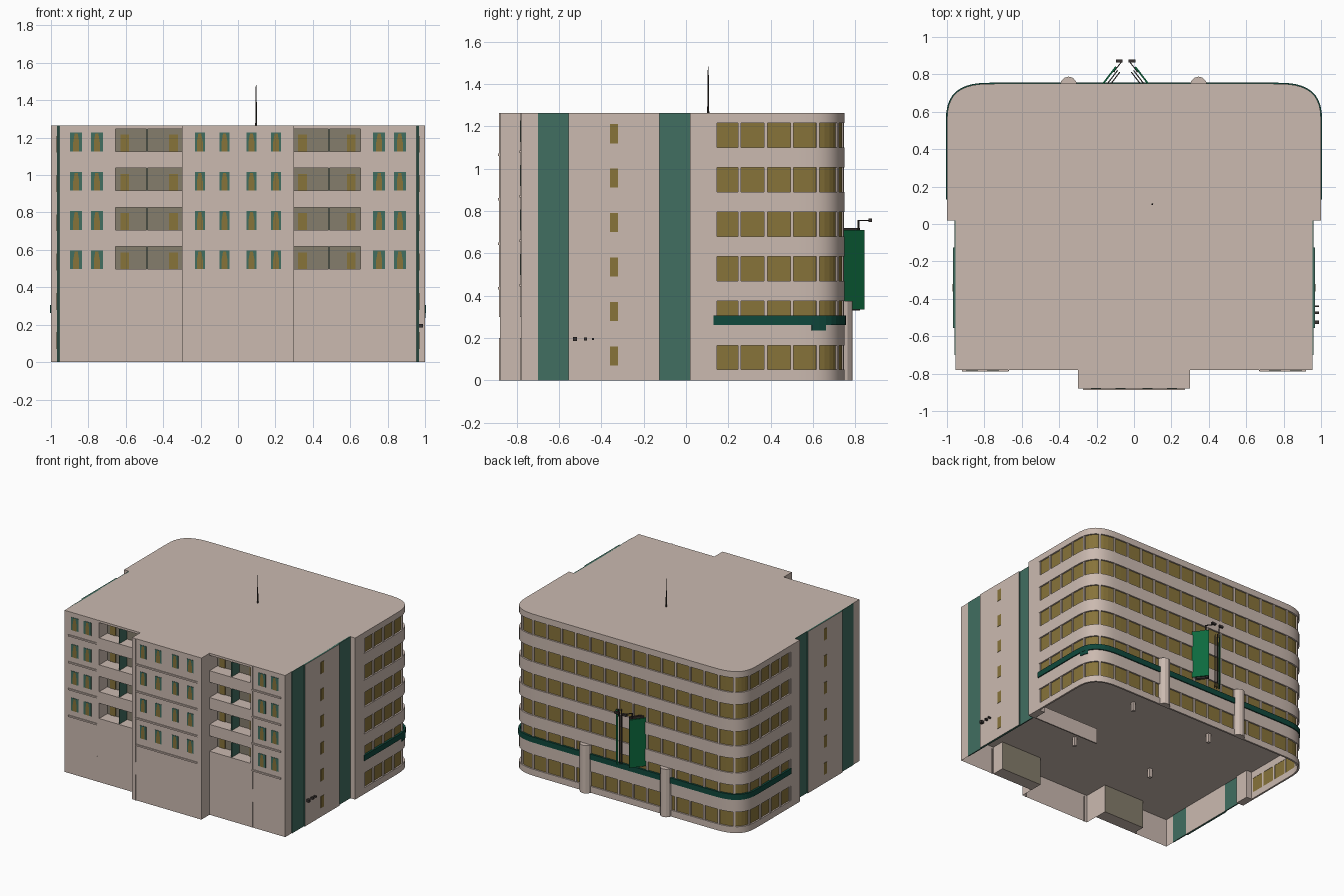
import bpy, math
from mathutils import Vector

cube = bpy.data.objects.get("Cube")
if cube:
    bpy.data.objects.remove(cube, do_unlink=True)

H = 1.264          # roof height
CEILING = 0.22     # underside of the first floor
PITCH = 0.21       # storey height


def material(name, *rgb):
    lin = [((v / 255 + 0.055) / 1.055) ** 2.4 for v in rgb] + [1]
    m = bpy.data.materials.new(name)
    m.use_nodes = True
    m.diffuse_color = lin
    m.node_tree.nodes["Principled BSDF"].inputs["Base Color"].default_value = lin
    return m


plaster = material("beige plaster", 203, 186, 176)
glass = material("ochre glass", 135, 115, 58)
teal = material("teal panel", 65, 110, 97)
olive = material("olive grey wall", 133, 125, 108)
canopy_green = material("dark green canopy", 15, 72, 60)
banner_green = material("banner green", 13, 105, 62)
dark = material("dark metal", 58, 52, 50)


def make(name, verts, faces, *mats):
    me = bpy.data.meshes.new(name)
    me.from_pydata(verts, [], faces)
    for m in mats:
        me.materials.append(m)
    ob = bpy.data.objects.new(name, me)
    bpy.context.collection.objects.link(ob)
    return ob


def prisms(name, polys, mat):
    """Upright prisms from (counterclockwise outline, z0, z1)."""
    verts, faces = [], []
    for pts, z0, z1 in polys:
        b, n = len(verts), len(pts)
        verts += [(p[0], p[1], z) for z in (z0, z1) for p in pts]
        faces += [(b + i, b + (i + 1) % n, b + n + (i + 1) % n, b + n + i) for i in range(n)]
        faces += [tuple(range(b + n - 1, b - 1, -1)), tuple(range(b + n, b + 2 * n))]
    return make(name, verts, faces, mat)


def block(x0, x1, y0, y1, z0, z1):
    x0, x1 = sorted((x0, x1))
    return [(x0, y0), (x1, y0), (x1, y1), (x0, y1)], z0, z1


def ribbon(name, path, z0, z1, *mats):
    """Open wall along a path."""
    n = len(path)
    verts = [(p[0], p[1], z) for z in (z0, z1) for p in path]
    return make(name, verts, [(i, i + 1, n + i + 1, n + i) for i in range(n - 1)], *mats)


def mirrored(path):
    return path + [(-x, y) for x, y in reversed(path)]


def offset(path, d):
    out = []
    for i, p in enumerate(path):
        t = Vector(path[min(i + 1, len(path) - 1)]) - Vector(path[max(i - 1, 0)])
        t.normalize()
        out.append((p[0] + t.y * d, p[1] - t.x * d))
    return out


def band(path, outer, inner):
    return offset(path, outer) + offset(path, inner)[::-1]


# Curved back wall path, from the right side round to the left
corner = []
for i in range(11):
    a = math.pi / 2 * i / 10
    corner.append((0.74 + 0.26 * math.cos(a) ** (2 / 3),
                   0.53 + 0.22 * max(math.sin(a), 0) ** (2 / 3)))
back = mirrored([(1, 0.13)] + corner)

# Spandrels between the window rows
rows = [(0.05 + PITCH * k, 0.165 + PITCH * k) for k in range(6)]
edges = [0] + [z for r in rows for z in r] + [H]
spandrels = prisms("back_spandrels", [(band(back, 0, -0.014), edges[i], edges[i + 1])
                                      for i in range(0, len(edges), 2)], plaster)
bpy.ops.object.select_all(action="DESELECT")
spandrels.select_set(True)
bpy.context.view_layer.objects.active = spandrels
bpy.ops.object.shade_smooth_by_angle(angle=math.radians(35))
for k, (z0, z1) in enumerate(rows):
    ribbon("back_glass_%d" % k, offset(back, -0.012), z0, z1, glass)

# Mullions at even steps along the path
lengths = [(Vector(b) - Vector(a)).length for a, b in zip(back, back[1:])]
step = sum(lengths) / 25
mullions = []
for k in range(26):
    d = min(max(k * step, 0.008), sum(lengths) - 0.008)
    i = 0
    while d > lengths[i] and i < len(lengths) - 1:
        d -= lengths[i]
        i += 1
    a = Vector(back[i])
    t = (Vector(back[i + 1]) - a).normalized()
    n = Vector((t.y, -t.x))
    c = a + t * d
    quad = [c + t * s * 0.0075 + n * o for s, o in ((-1, -0.003), (1, -0.003), (1, -0.014), (-1, -0.014))]
    mullions += [(quad, z0, z1) for z0, z1 in rows]
prisms("window_mullions", mullions, plaster)

# Solid ends of the wider back block
prisms("back_block_ends", [block(s * 0.94, s, 0.02, 0.13, 0, H) for s in (-1, 1)], plaster)

# Front and side walls, set back behind the balconies
half = [(-0.955, 0.05), (-0.955, -0.78), (-0.655, -0.78), (-0.655, -0.68),
        (-0.3, -0.68), (-0.3, -0.88)]
shell = ribbon("front_and_side_walls", mirrored(half), 0, H, plaster, olive)
for p in shell.data.polygons:
    if abs(p.center.y + 0.68) < 0.01:
        p.material_index = 1

# Roof and ceiling plates
plan = [(1, 0.02)] + corner
plan += [(-x, y) for x, y in reversed(plan)]
plan += mirrored([(-0.955, 0.02), (-0.955, -0.78), (-0.3, -0.78), (-0.3, -0.88)])
for name, z in (("roof", H), ("ground_floor_ceiling", CEILING)):
    make(name, [(x, y, z) for x, y in plan], [tuple(range(len(plan)))], plaster)
prisms("lobby_partition", [block(0.37, 0.955, 0.02, 0.03, 0, 0.12)], plaster)
prisms("ceiling_lamps", [block(x - 0.012, x + 0.012, y - 0.012, y + 0.012, 0.15, CEILING)
                         for x in (-0.4, 0.3) for y in (-0.3, 0.35)], plaster)

# Balcony parapets, partitions and doors
parapets, partitions, doors = [], [], []
sills = [0.497 + PITCH * k for k in range(4)]
for s in (-1, 1):
    bottoms, tops = [0] + [z + 0.12 for z in sills], sills + [H]
    parapets += [block(s * 0.3, s * 0.655, -0.78, -0.68, a, b) for a, b in zip(bottoms, tops)]
    for z in sills:
        partitions.append(block(s * 0.483, s * 0.489, -0.775, -0.68, z, z + 0.12))
        doors += [block(s * (x - 0.023), s * (x + 0.023), -0.686, -0.679, z, z + 0.09)
                  for x in (0.345, 0.605)]
prisms("balcony_parapets", parapets, plaster)
prisms("balcony_partitions", partitions, teal)
prisms("balcony_doors", doors, glass)

# Front windows with tapering curtains
frames, cv, cf = [], [], []
columns = [(s * x, -0.78, 0.032) for s in (-1, 1) for x in (0.755, 0.865)]
columns += [(s * x, -0.88, 0.027) for s in (-1, 1) for x in (0.072, 0.204)]
for x, y, w in columns:
    for z in sills:
        frames.append(block(x - w, x + w, y - 0.003, y + 0.003, z, z + 0.1))
        b = len(cv)
        cv += [(x + u, y - 0.005, z + v) for u, v in
               ((-0.016, 0), (0.016, 0), (0.016, 0.05), (0.008, 0.095), (-0.008, 0.095), (-0.016, 0.05))]
        cf.append(tuple(range(b, b + 6)))
prisms("front_window_frames", frames, teal)
make("front_window_curtains", cv, cf, glass)

# Ledges and upright trims on the front
ledges = []
for k in range(4):
    z = 0.435 + PITCH * k
    ledges.append(block(-0.27, 0.27, -0.888, -0.87, z - 0.006, z + 0.006))
    ledges += [block(s * 0.67, s * 0.92, -0.788, -0.77, z + 0.008, z + 0.02) for s in (-1, 1)]
for s in (-1, 1):
    for z0, z1 in ((0, 0.2), (0.3, H)):
        ledges.append(block(s * 0.668, s * 0.674, -0.785, -0.77, z0, z1))
        ledges.append(block(s * 0.267, s * 0.272, -0.884, -0.87, z0, z1))
prisms("front_ledges", ledges, plaster)

# Side walls: teal strips, raised panel and small windows
strips, panels, panes = [], [], []
for s in (-1, 1):
    strips += [block(s * 0.95, s * 0.959, a, b, 0, H) for a, b in ((-0.7, -0.555), (-0.125, 0.019))]
    panels.append(block(s * 0.95, s * 0.967, -0.555, -0.125, 0, H))
    panes += [block(s * 0.962, s * 0.97, -0.36, -0.322, 0.07 + PITCH * k, 0.16 + PITCH * k)
              for k in range(6)]
prisms("side_strips", strips, teal)
panel = prisms("side_panels", panels, plaster)
panel.data.materials.append(teal)
for p in panel.data.polygons:
    p.material_index = int(abs(p.normal.x) < 0.5)
prisms("side_windows", panes, glass)
prisms("side_wall_lamps", [block(0.967, 0.99, y - r, y + r, 0.195 - r, 0.195 + r)
                           for y, r in ((-0.525, 0.01), (-0.475, 0.007), (-0.44, 0.005))], dark)

# Canopy band round the back, with one lower drop
prisms("canopy_band", [(band(back, 0.006, -0.01), 0.262, 0.305),
                       (band(back[2:5], 0.005, -0.01), 0.235, 0.262)], canopy_green)

# Half-round entrance columns
columns = []
for x in (-0.35, 0.345):
    arc = [(x + 0.046 * math.cos(math.pi * i / 6), 0.74 + 0.048 * math.sin(math.pi * i / 6))
           for i in range(7)]
    columns.append((arc, 0, 0.375))
prisms("entrance_columns", columns, plaster)

# Two angled banners with backing plates and floodlights
greens, backs, lights = [], [], []
for s in (-1, 1):
    root, tip = Vector((-0.045 + s * 0.13, 0.745)), Vector((-0.045 + s * 0.055, 0.843))
    along = (tip - root).normalized()
    inward = Vector((-s * abs(along.y), -abs(along.x)))

    def plate(a, b, near, far):
        q = [a + inward * near, b + inward * near, b + inward * far, a + inward * far]
        return q if s > 0 else q[::-1]

    greens.append((plate(root, tip, 0, 0.009), 0.335, 0.71))
    for near in (0.02, 0.035):
        backs.append((plate(root, tip - along * 0.01, near, near + 0.006), 0.33, 0.72))
    lights.append((plate(tip - along * 0.03, tip - along * 0.022, 0.008, 0.016), 0.7, 0.757))
    lights.append((plate(tip - along * 0.03, tip + along * 0.035, 0.009, 0.014), 0.752, 0.758))
    lamp = tip + along * 0.035
    lights.append(block(lamp.x - 0.018, lamp.x + 0.018, lamp.y - 0.008, lamp.y + 0.008, 0.748, 0.764))
prisms("banners", greens, banner_green)
prisms("banner_backings", backs, dark)
prisms("banner_floodlights", lights, dark)

# Roof antenna
bpy.ops.mesh.primitive_cone_add(vertices=8, radius1=0.005, radius2=0.002, depth=0.22,
                                location=(0.097, 0.105, H + 0.108))
antenna = bpy.context.object
antenna.name = "roof_antenna"
antenna.data.materials.append(dark)
